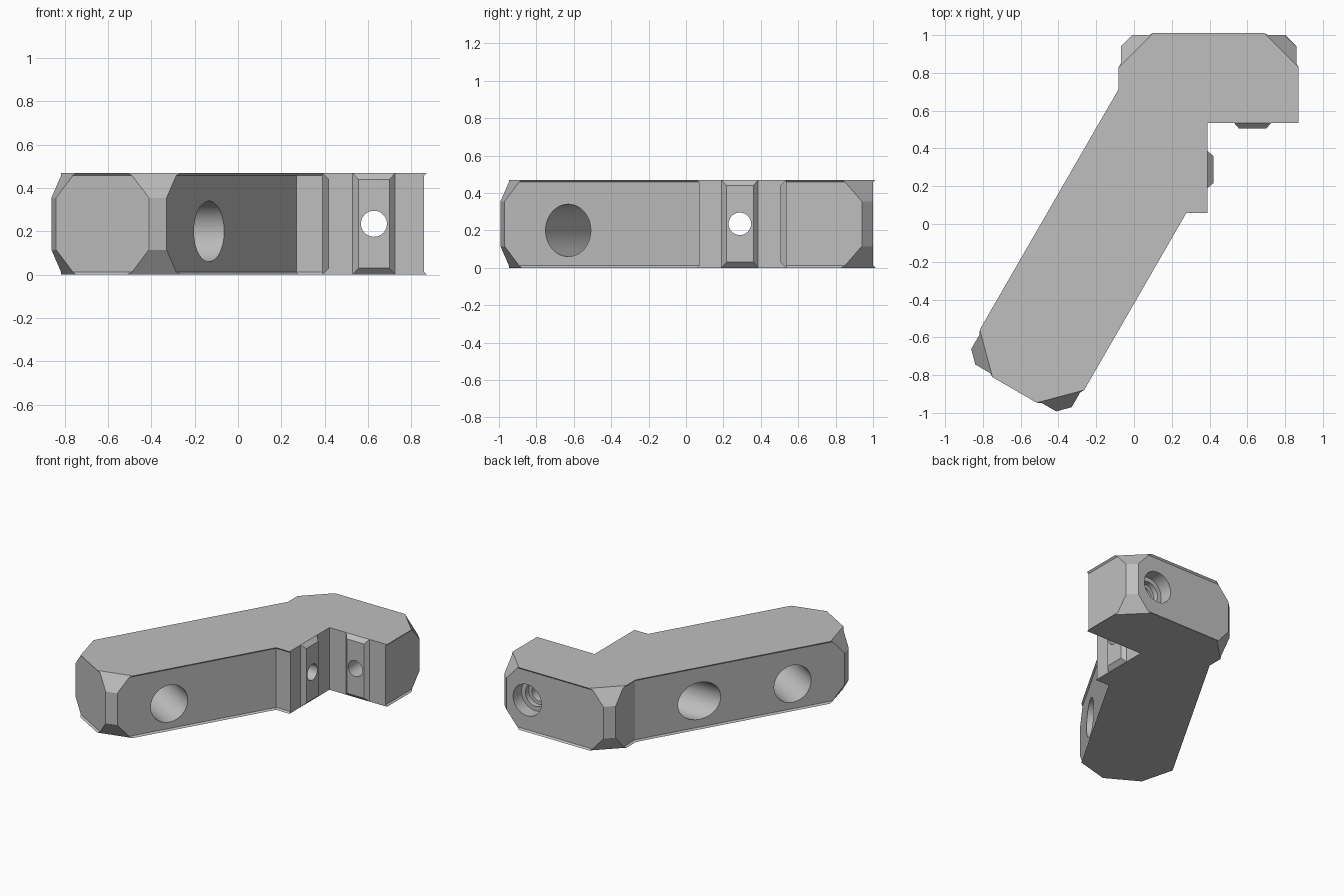
import bpy, bmesh, math
from mathutils import Vector

cube = bpy.data.objects.get("Cube")
if cube:
    bpy.data.objects.remove(cube, do_unlink=True)

HEIGHT, EDGE = 0.47, 0.012
UP = Vector((0, 0, 1))

grey = bpy.data.materials.new("plain grey")
grey.use_nodes = True
grey.diffuse_color = (0.52, 0.52, 0.52, 1)
grey.node_tree.nodes["Principled BSDF"].inputs["Base Color"].default_value = (0.52, 0.52, 0.52, 1)


def finish(bm, name):
    bmesh.ops.recalc_face_normals(bm, faces=bm.faces[:])
    mesh = bpy.data.meshes.new(name)
    bm.to_mesh(mesh)
    bm.free()
    obj = bpy.data.objects.new(name, mesh)
    mesh.materials.append(grey)
    bpy.context.collection.objects.link(obj)
    return obj


def inset(points, dists):
    """Move every edge of a counter-clockwise outline inwards by its own distance."""
    result = []
    for i, p in enumerate(points):
        a = (p - points[i - 1]).normalized()
        b = (points[(i + 1) % len(points)] - p).normalized()
        cross = a.x * b.y - a.y * b.x
        result.append(p + (b * -dists[i - 1] + a * dists[i]) / cross)
    return result


def trim(bm, point, normal):
    """Slice off everything beyond a plane and close the cut."""
    cut = bmesh.ops.bisect_plane(bm, geom=bm.verts[:] + bm.edges[:] + bm.faces[:], dist=1e-5,
                                 plane_co=point, plane_no=normal, clear_outer=True)
    bmesh.ops.holes_fill(bm, edges=[e for e in bm.edges if e.is_boundary], sides=0)


def body():
    # Head block with an angled grip; the two mating faces keep square edges
    outline = [Vector(p) for p in ((-0.07, 1.0), (-0.07, 0.71), (-0.892, -0.714), (-0.36, -1.022),
                                   (0.27, 0.07), (0.39, 0.07), (0.39, 0.535), (0.86, 0.535), (0.86, 1.0))]
    small = inset(outline, [0 if i in (5, 6) else EDGE for i in range(len(outline))])
    bm = bmesh.new()
    rings = [[bm.verts.new((p.x, p.y, z)) for p in ring] for ring, z in
             ((small, 0), (outline, EDGE), (outline, HEIGHT - EDGE), (small, HEIGHT))]
    for low, high in zip(rings, rings[1:]):
        for i in range(len(low)):
            bm.faces.new((low[i - 1], low[i], high[i], high[i - 1]))
    bm.faces.new(rings[0][::-1])
    bm.faces.new(rings[-1])
    bmesh.ops.recalc_face_normals(bm, faces=bm.faces[:])

    # Outer corners: an upright chamfer plus sloping cuts above and below
    for i in (0, 2, 3, 8):
        p = outline[i].to_3d()
        u = (outline[i - 1].to_3d() - p).normalized()
        v = (outline[(i + 1) % len(outline)].to_3d() - p).normalized()
        trim(bm, p + u * 0.06, -(u + v).normalized())
        for z, s in ((0.355, 1), (HEIGHT - 0.355, -1)):
            normal = (v - u).cross(u * 0.1 + UP * s * 0.115).normalized()
            if normal.dot(u + v) > 0:
                normal.negate()
            trim(bm, p + u * 0.06 + UP * z, normal)
    return finish(bm, "angled_body")


def ridge(name, centre, side, out):
    # Locating ridge with sloping sides
    bm = bmesh.new()
    for half, margin, depth in ((0.098, 0, 0), (0.072, 0.03, 0.03)):
        for s in (-1, 1):
            for z in (margin, HEIGHT - margin):
                bm.verts.new(centre + side * s * half + out * depth + UP * z)
    bmesh.ops.convex_hull(bm, input=bm.verts[:])
    bmesh.ops.dissolve_limit(bm, angle_limit=0.02, verts=bm.verts[:], edges=bm.edges[:])
    return finish(bm, name)


def drill(objs, start, end, radius):
    # Round hole from start to end
    start, end = Vector(start), Vector(end)
    axis = end - start
    bm = bmesh.new()
    bmesh.ops.create_cone(bm, cap_ends=True, segments=48, radius1=radius, radius2=radius, depth=axis.length)
    bm.transform(axis.to_track_quat('Z', 'Y').to_matrix().to_4x4())
    bmesh.ops.translate(bm, verts=bm.verts[:], vec=(start + end) / 2)
    cutter = finish(bm, "hole_cutter")
    cutter.hide_render = True
    for obj in objs:
        mod = obj.modifiers.new("hole", 'BOOLEAN')
        mod.operation, mod.solver, mod.object = 'DIFFERENCE', 'EXACT', cutter
        bpy.context.view_layer.objects.active = obj
        bpy.ops.object.modifier_apply(modifier=mod.name)
    bpy.data.objects.remove(cutter, do_unlink=True)


X, Y = Vector((1, 0, 0)), Vector((0, 1, 0))
main = body()
head_ridge = ridge("head_ridge", Vector((0.628, 0.535, 0)), X, -Y)
grip_ridge = ridge("grip_ridge", Vector((0.39, 0.288, 0)), Y, X)

# Stepped screw hole through the head
drill([main, head_ridge], (0.628, 0.4, 0.235), (0.628, 1.1, 0.235), 0.06)
drill([main], (0.628, 0.86, 0.235), (0.628, 1.1, 0.235), 0.085)
drill([main], (0.628, 0.9, 0.235), (0.628, 1.1, 0.235), 0.118)

# Screw hole through the grip with a wide access bore
drill([main, grip_ridge], (0.5, 0.288, 0.235), (-0.1, 0.288, 0.235), 0.06)
drill([main], (0.04, 0.288, 0.21), (-0.9, 0.288, 0.21), 0.14)

# Plain cross hole near the grip end, square to its sides
across = Vector((math.cos(math.pi / 6), -0.5, 0))
mouth = Vector((-0.125, -0.635, 0.2))
drill([main], mouth + across * 0.2, mouth - across * 0.9, 0.14)

# Smooth bores, crisp edges
for obj in (main, head_ridge, grip_ridge):
    bpy.ops.object.select_all(action='DESELECT')
    obj.select_set(True)
    bpy.context.view_layer.objects.active = obj
    bpy.ops.object.shade_smooth_by_angle(angle=math.radians(28))
